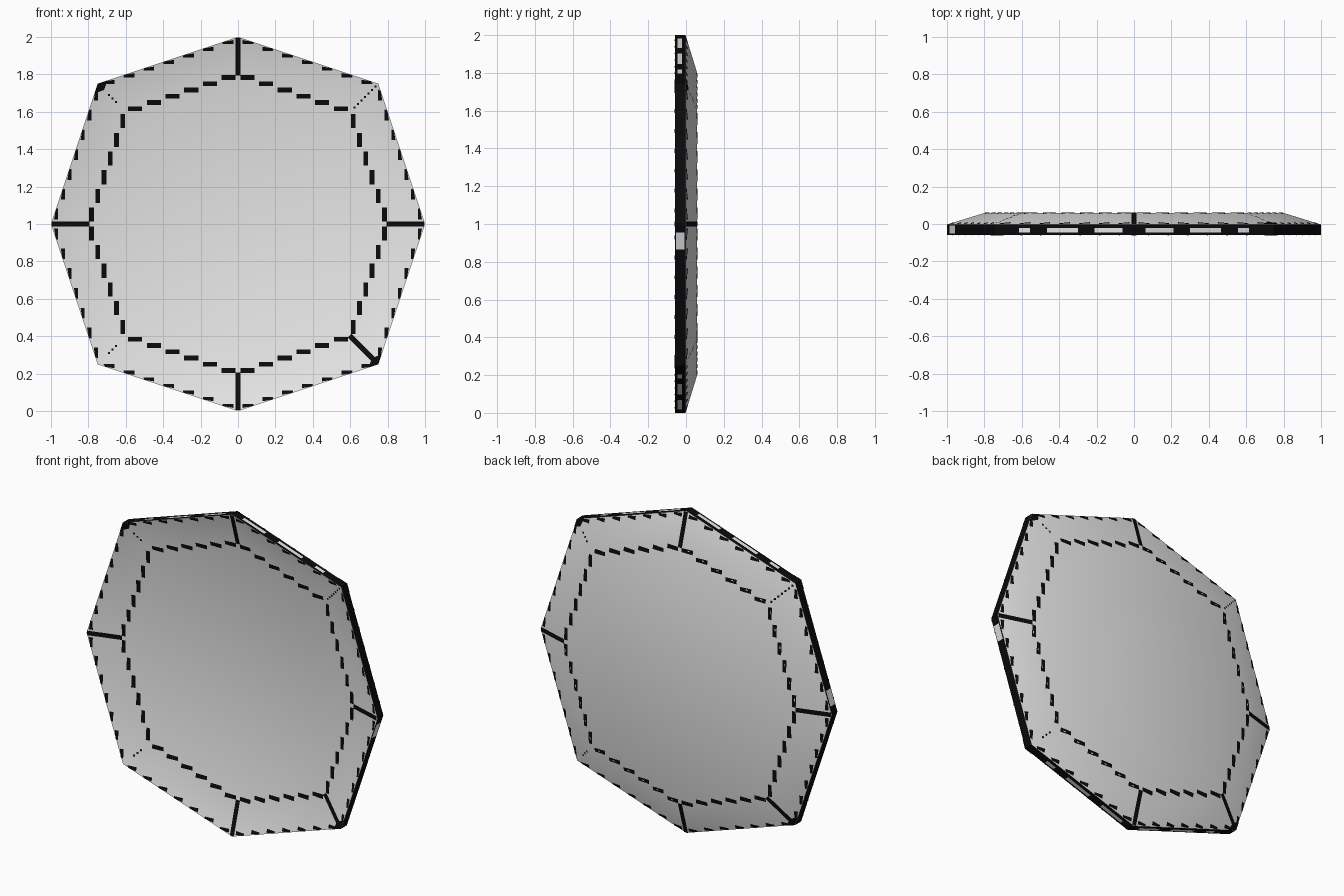
import bpy, bmesh, math
from mathutils import Vector

if "Cube" in bpy.data.objects:
    bpy.data.objects.remove(bpy.data.objects["Cube"])

R_IN, DEPTH, THICK, LIFT = 0.805, 0.06, 0.055, 0.003


def material(name, c):
    m = bpy.data.materials.new(name)
    m.diffuse_color = (*c, 1)
    m.use_nodes = True
    m.node_tree.nodes["Principled BSDF"].inputs["Base Color"].default_value = m.diffuse_color
    return m


WHITE = material("pale_grey", (0.85, 0.85, 0.85))
BLACK = material("ink_black", (0.003, 0.003, 0.003))

# Octagon corners in (x, z) about the centre, clockwise from the top
CORNERS = [Vector(p) for p in ((0, 1), (.75, .75), (1, 0), (.75, -.75),
                               (0, -1), (-.75, -.75), (-1, 0), (-.75, .75))]
SIDES = [(CORNERS[i], CORNERS[(i + 1) % 8]) for i in range(8)]


def gauge(p):
    """Octagon radius: 1 on the outer edge."""
    a, b = abs(p[0]), abs(p[1])
    return max(a, b) + min(a, b) / 3


def on_face(p, side):
    """Point on the front (-1) or back (1) surface, lifted off slightly."""
    p = Vector(p)
    g = gauge(p)
    if g > 1:
        p, g = p / g, 1
    rise = DEPTH * min(1, (1 - g) / (1 - R_IN))
    y = rise - (DEPTH + THICK) / 2 + (THICK if side > 0 else 0)
    # the back carries the same drawing, mirrored
    return Vector((-p.x * side, y + LIFT * side, p.y + 1))


def finish(name, bm, mats):
    bmesh.ops.recalc_face_normals(bm, faces=bm.faces)
    me = bpy.data.meshes.new(name)
    bm.to_mesh(me)
    bm.free()
    ob = bpy.data.objects.new(name, me)
    bpy.context.collection.objects.link(ob)
    for m in mats:
        me.materials.append(m)
    return ob


# Dished plate with a thick black rim
bm = bmesh.new()
h = (DEPTH + THICK) / 2
rings = [[bm.verts.new((c.x * r, y, c.y * r + 1)) for c in CORNERS]
         for r, y in ((R_IN, h - THICK), (1, -h), (1, THICK - h), (R_IN, h))]
bm.faces.new(rings[0])
bm.faces.new(rings[3])
for k in range(3):
    for i in range(8):
        j = (i + 1) % 8
        f = bm.faces.new((rings[k][i], rings[k][j], rings[k + 1][j], rings[k + 1][i]))
        f.material_index = 1 if k == 1 else 0
plate = finish("dished_plate", bm, [WHITE, BLACK])
bpy.context.view_layer.objects.active = plate
plate.select_set(True)
bpy.ops.object.shade_smooth_by_angle(angle=math.radians(30))


def patch(bm, pts, side):
    f = bm.faces.new([bm.verts.new(on_face(p, side)) for p in pts])
    f.normal_update()
    if f.normal.y * side < 0:
        f.normal_flip()


def box(bm, c, hx, hz, side):
    patch(bm, [(c.x + sx * hx, c.y + sz * hz)
               for sx, sz in ((-1, -1), (1, -1), (1, 1), (-1, 1))], side)


def dashes(bm, scale, n, fill, width, side):
    """Stair-stepped dashes along every edge of a scaled octagon."""
    for a, b in SIDES:
        d = (b - a) * scale
        for k in range(n):
            c = a * scale + d * (k + .5) / n
            if abs(d.x) > abs(d.y):
                box(bm, c, abs(d.x) / n * fill / 2, width / 2, side)
            else:
                box(bm, c, width / 2, abs(d.y) / n * fill / 2, side)


def make_lines(name, side):
    bm = bmesh.new()
    dashes(bm, R_IN - .005, 6, .75, .025, side)       # crease line
    dashes(bm, .99, 7, .55, .022, side)               # outer edge line
    for i, c in enumerate(CORNERS):
        if i % 2 == 0 or i == 3:                      # solid corner lines
            n = Vector((-c.y, c.x)).normalized() * .014
            a, b = c * (R_IN - .01), c
            patch(bm, (a - n, b - n, b + n, a + n), side)
        else:                                         # dotted corner lines
            for k in range(7 if i == 1 else 3):
                t = .83 + .025 * k if i == 1 else .87 + .025 * k
                box(bm, c * t, .006, .006, side)
        if i in (3, 7):                               # inked corners
            p, q = CORNERS[i - 1], CORNERS[(i + 1) % 8]
            patch(bm, (c, c.lerp(p, .07), c * .955, c.lerp(q, .07)), side)
    # recalculating loose patches is unreliable, so keep their set direction
    me = bpy.data.meshes.new(name)
    bm.to_mesh(me)
    bm.free()
    me.materials.append(BLACK)
    bpy.context.collection.objects.link(bpy.data.objects.new(name, me))


make_lines("front_ink_lines", -1)
make_lines("back_ink_lines", 1)

# Bare pale patches on the black rim
bm = bmesh.new()
for a, b in SIDES:
    out = Vector((b.y - a.y, a.x - b.x)).normalized()
    if out.dot(a) < 0:
        out = -out
    level = abs(b.x - a.x) > abs(b.y - a.y)
    spans = ((.08, .28), (.4, .62), (.74, .82)) if a.x == 0 else ((.18, .26), (.38, .6), (.72, .92))
    if not level:
        spans = ((.06, .18),) if a.y == 0 else ()
    y0, y1 = (-.045, -.022) if level else (-.052, -.008)
    for s, t in spans:
        p, q = a.lerp(b, s) + out * .002, a.lerp(b, t) + out * .002
        vs = [bm.verts.new((v.x, y, v.y + 1)) for v, y in ((p, y0), (q, y0), (q, y1), (p, y1))]
        f = bm.faces.new(vs)
        f.normal_update()
        if f.normal.dot(Vector((out.x, 0, out.y))) < 0:
            f.normal_flip()
me = bpy.data.meshes.new("rim_patches")
bm.to_mesh(me)
bm.free()
me.materials.append(WHITE)
bpy.context.collection.objects.link(bpy.data.objects.new("rim_patches", me))
